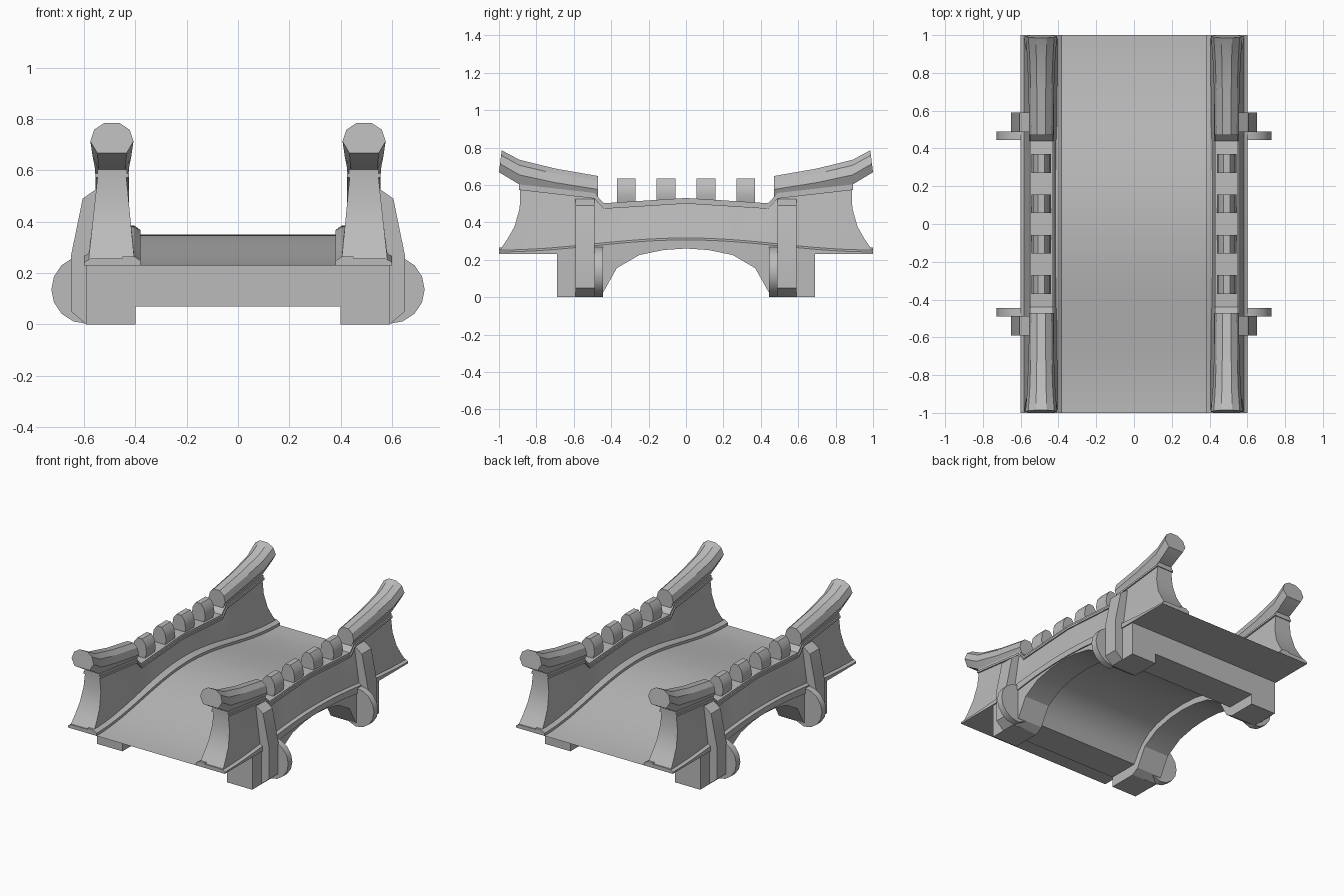
import bpy, bmesh, math

cube = bpy.data.objects.get("Cube")
if cube:
    bpy.data.objects.remove(cube, do_unlink=True)

stone = bpy.data.materials.new("grey_stone")
stone.use_nodes = True
stone.diffuse_color = (0.5, 0.5, 0.5, 1)
stone.node_tree.nodes["Principled BSDF"].inputs["Base Color"].default_value = (0.5, 0.5, 0.5, 1)


def loft(name, sections, mirror=(True, False), strip_cap=True):
    """Skin closed loops of points, close both ends and mirror the part."""
    bm = bmesh.new()
    loops = [[bm.verts.new(p) for p in s] for s in sections]
    n = len(loops[0])
    for a, b in zip(loops, loops[1:]):
        for i in range(n):
            j = (i + 1) % n
            bm.faces.new((a[i], a[j], b[j], b[i]))
    for l in (loops[0], loops[-1]):
        if strip_cap:
            for i in range(n // 2 - 1):
                bm.faces.new((l[i], l[i + 1], l[n - 2 - i], l[n - 1 - i]))
        else:
            bm.faces.new(l)
    bmesh.ops.recalc_face_normals(bm, faces=bm.faces)
    mesh = bpy.data.meshes.new(name)
    bm.to_mesh(mesh)
    bm.free()
    mesh.materials.append(stone)
    obj = bpy.data.objects.new(name, mesh)
    bpy.context.collection.objects.link(obj)
    bpy.ops.object.select_all(action='DESELECT')
    obj.select_set(True)
    bpy.context.view_layer.objects.active = obj
    bpy.ops.object.shade_smooth_by_angle(angle=math.radians(28))
    if any(mirror):
        mod = obj.modifiers.new("mirror", 'MIRROR')
        mod.use_axis = (mirror[0], mirror[1], False)
        mod.use_mirror_merge = False
    return obj


def symmetric(half):
    """Extend a list of (y, z) running from the end to the middle to both ends."""
    return half + [(-y, z) for y, z in reversed(half) if y > 0]


def lookup(table, y):
    """Linear interpolation in a falling (y, z) table."""
    y = abs(y)
    for (y0, z0), (y1, z1) in zip(table, table[1:]):
        if y >= y1:
            return z1 + (z0 - z1) * (y - y1) / (y0 - y1)
    return table[-1][1]


def hump(y):
    return 0.5 * (1 + math.cos(math.pi * y))


def deck_z(y):
    return 0.23 + 0.12 * hump(y)


def lip_z(y):
    return 0.246 + 0.064 * hump(y)


def lip_bottom(y):
    return 0.23 + 0.035 * max(0, 1 - (y / 0.45) ** 2)


steps = [1 - i / 16 for i in range(33)]

# Arched roadway with the full-width piers
top = [(-y, deck_z(y)) for y in steps]
under = symmetric([(0.69, 0.23), (0.69, 0.07), (0.475, 0.07), (0.44, 0.13), (0.4, 0.18),
                   (0.33, 0.235), (0.25, 0.268), (0.13, 0.293), (0, 0.3)])
outline = top + under
loft("roadway", [[(x, y, z) for y, z in outline] for x in (-0.41, 0.41)],
     (False, False), False)

# Faceted side ribs with the feet
rib_top = symmetric([(0.69, 0.235), (0.45, 0.24), (0.25, 0.26), (0, 0.285)])
rib_under = symmetric([(0.69, 0), (0.49, 0), (0.44, 0.03), (0.37, 0.155),
                       (0.25, 0.225), (0.12, 0.252), (0, 0.26)])
outline = [(-y, z) for y, z in rib_top] + rib_under
loft("side_rib", [[(x, y, z) for y, z in outline] for x in (0.4, 0.592)], strip_cap=False)

# Outer ledge and inner kerb along the roadway
loft("outer_ledge", [[(0.4, y, lip_bottom(y)), (0.4, y, lip_z(y) + 0.01),
                      (0.575, y, lip_z(y) + 0.01), (0.6, y, lip_z(y) - 0.004),
                      (0.6, y, lip_bottom(y)), (0.5, y, lip_bottom(y))] for y in steps])
loft("inner_kerb", [[(0.38, y, deck_z(y) - 0.01 * hump(y)), (0.38, y, deck_z(y) + 0.018),
                     (0.405, y, deck_z(y) + 0.035), (0.45, y, deck_z(y) + 0.035),
                     (0.45, y, deck_z(y) + 0.005), (0.42, y, deck_z(y))] for y in steps])

# Parapet wall with concave flared ends
wall_top = [(1, 0.575), (0.89, 0.575), (0.49, 0.53), (0.44, 0.475), (0, 0.502)]
flare = [(0, 1.0), (0.2, 0.955), (0.4, 0.917), (0.7, 0.889), (1, 0.888)]


def wall_section(s):
    inner, outer = [], []
    for t, end in flare:
        y = s
        if abs(s) > 0.6:
            y = math.copysign(0.6 + (abs(s) - 0.6) / 0.4 * (end - 0.6), s)
        base = lip_z(y) - 0.002
        z = base + (lookup(wall_top, y) - base) * t
        inner.append((0.403 + 0.032 * t, y, z))
        outer.append((0.583 - 0.036 * t, y, z))
    return inner + outer[::-1]


half = [1, 0.9, 0.8, 0.7, 0.6, 0.49, 0.44, 0.3, 0.15]
loft("parapet_wall", [wall_section(s) for s in half + [0] + [-s for s in half[::-1]]])

# Two-tier coping that follows the wall top
coping = symmetric([(0.893, 0.573), (0.49, 0.527), (0.44, 0.472), (0, 0.5)])
for name, x0, x1, z0, z1 in (("lower_coping", 0.424, 0.556, 0, 0.014),
                             ("upper_coping", 0.432, 0.548, 0.012, 0.03)):
    loft(name, [[(x0, y, z + z0), (x0, y, z + z1), (x1, y, z + z1), (x1, y, z + z0)]
                for y, z in coping])

# Faceted rounded section shared by ridge logs and merlons
half_round = [(-0.68, 0), (-1, 0.38), (-0.82, 0.76), (-0.35, 0.98)]
round_profile = half_round + [(-u, v) for u, v in half_round[::-1]]


def round_section(y, low, high, width, lean=0):
    return [(0.491 + u * width, y - lean * v, low + (high - low) * v)
            for u, v in round_profile]


# Upswept ridge logs at the four ends
loft("ridge_log", [round_section(0.47, 0.53, 0.65, 0.064),
                   round_section(0.7, 0.565, 0.69, 0.067),
                   round_section(0.89, 0.602, 0.737, 0.075),
                   round_section(1.0, 0.668, 0.787, 0.084, 0.015)], (True, True))

# Small rounded merlons on the middle of the coping
for i, c in enumerate((0.107, 0.32)):
    loft(f"merlon_{i + 1}", [round_section(c + d, 0.49, 0.637, 0.052) for d in (-0.05, 0.05)],
         (True, True))

# Buttress posts and half-round discs on the outer sides
post = [(0.5, 0), (0.5, 0.53), (0.555, 0.525), (0.605, 0.49),
        (0.65, 0.27), (0.65, 0.05), (0.59, 0)]
loft("buttress_post", [[(x, y, z) for x, z in post] for y in (0.488, 0.59)],
     (True, True), False)
arc = [math.pi * (i / 8 - 0.5) for i in range(9)]
disc = [(0.52, 0.03)] + [(0.59 + 0.137 * math.cos(a), 0.136 + 0.134 * math.sin(a))
                         for a in arc] + [(0.52, 0.27)]
loft("buttress_disc", [[(x, y, z) for x, z in disc] for y in (0.445, 0.49)],
     (True, True), False)
